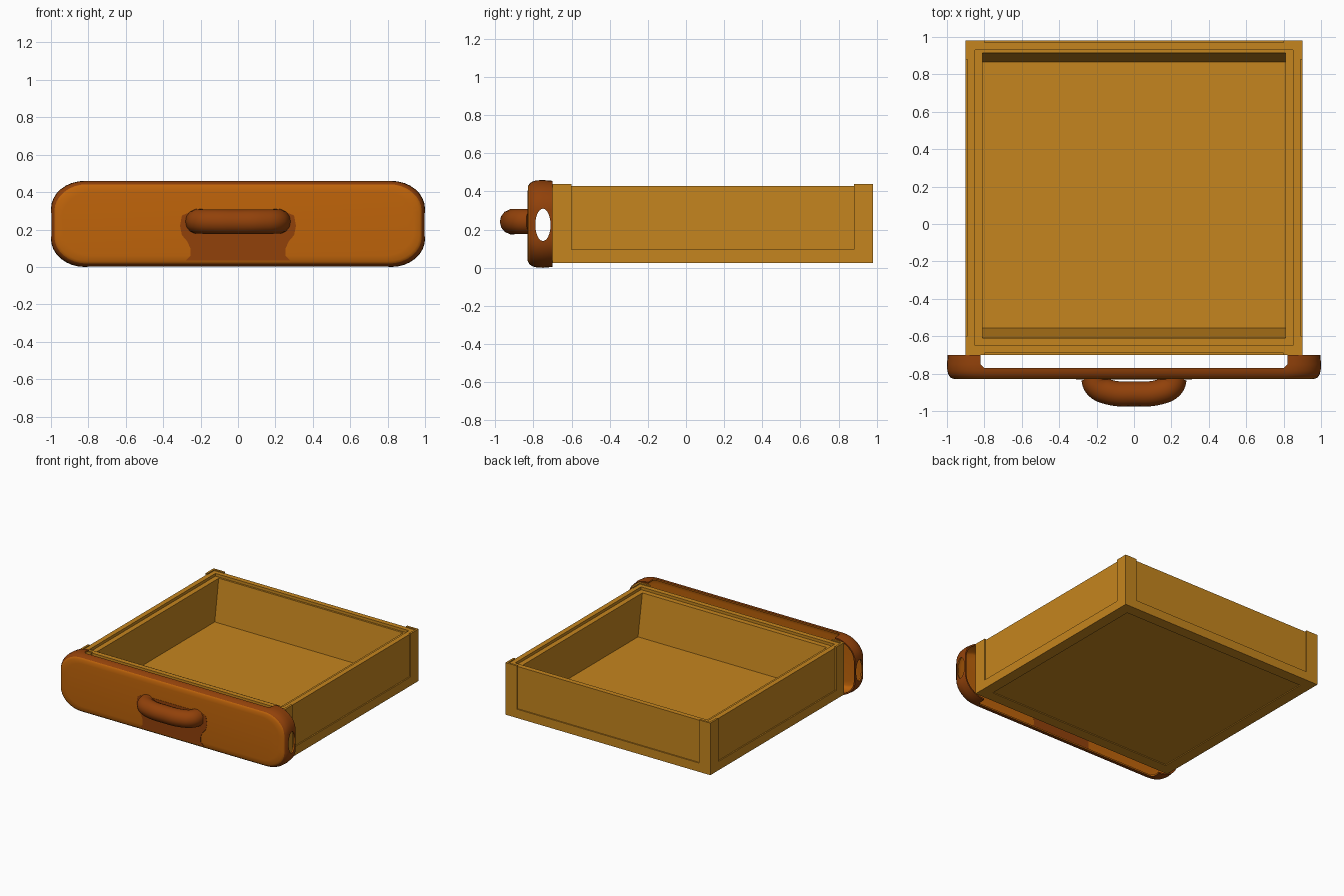
import bpy, bmesh, math

cube = bpy.data.objects.get("Cube")
if cube:
    bpy.data.objects.remove(cube, do_unlink=True)


def material(name, rgb):
    m = bpy.data.materials.new(name)
    m.use_nodes = True
    m.diffuse_color = (*rgb, 1)
    m.node_tree.nodes["Principled BSDF"].inputs["Base Color"].default_value = (*rgb, 1)
    return m


TAN = material("tan wood", (0.56, 0.235, 0.013))
ORANGE = material("orange wood", (0.52, 0.126, 0.003))
BROWN = material("brown wood", (0.285, 0.053, 0.003))


def skin(name, loops, mats, caps=(), closed=False):
    """Join equal-length point loops into a surface; cap the listed loops."""
    bm = bmesh.new()
    rows = [[bm.verts.new(p) for p in loop] for loop in loops]
    n = len(rows[0])
    pairs = list(zip(rows, rows[1:]))
    if closed:
        pairs.append((rows[-1], rows[0]))
    for a, b in pairs:
        for i in range(n):
            j = (i + 1) % n
            bm.faces.new((a[i], a[j], b[j], b[i]))
    for c in caps:
        bm.faces.new(rows[c])
    bmesh.ops.recalc_face_normals(bm, faces=bm.faces)
    mesh = bpy.data.meshes.new(name)
    bm.to_mesh(mesh)
    bm.free()
    for m in mats:
        mesh.materials.append(m)
    ob = bpy.data.objects.new(name, mesh)
    bpy.context.collection.objects.link(ob)
    return ob


def activate(ob):
    bpy.ops.object.select_all(action='DESELECT')
    ob.select_set(True)
    bpy.context.view_layer.objects.active = ob


def rect(x, y0, y1, z):
    return [(-x, y0, z), (x, y0, z), (x, y1, z), (-x, y1, z)]


def inset_rect(d, z):
    return rect(0.9 - d, -0.7 + d, 0.98 - d, z)


# Tray with sloping front and back inner walls, its rim a step below the sides
skin("tray", [inset_rect(0.05, 0.032), inset_rect(0.05, 0.408),
              rect(0.81, -0.61, 0.915, 0.408), rect(0.81, -0.555, 0.865, 0.08)],
     [TAN], caps=(0, 3))


# Recessed side walls and the raised frame around their foot
def ring(name, d0, d1, z0, z1):
    skin(name, [inset_rect(d0, z0), inset_rect(d0, z1),
                inset_rect(d1, z1), inset_rect(d1, z0)], [TAN], closed=True)


ring("side_walls", 0.01, 0.05, 0.09, 0.43)
ring("base_frame", 0, 0.088, 0.025, 0.095)

# L-shaped corner posts
for sx, side in ((-1, "right"), (1, "left")):
    for y, sy, end in ((-0.7, 1, "front"), (0.98, -1, "back")):
        outline = [(0, 0), (0.1, 0), (0.1, 0.016), (0.016, 0.016), (0.016, 0.1), (0, 0.1)]
        loops = [[(sx * (0.9 - u), y + sy * v, z) for u, v in outline]
                 for z in (0.095, 0.438)]
        skin(f"{end}_{side}_post", loops, [TAN], caps=(0, 1))


# Hollow rounded front panel
def rounded(y, inset):
    rx, rz = 0.18 - inset * 0.3, 0.15 - inset * 0.3
    hx, hz = 1 - inset, 0.23 - inset
    pts = []
    for k, (sx, sz) in enumerate(((1, 1), (-1, 1), (-1, -1), (1, -1))):
        for i in range(9):
            a = math.pi / 2 * (k + i / 8)
            pts.append((sx * (hx - rx) + rx * math.cos(a), y,
                        0.23 + sz * (hz - rz) + rz * math.sin(a)))
    return pts


steps = [(-0.7, 0.004), (-0.75, 0), (-0.785, 0.002), (-0.805, 0.008),
         (-0.82, 0.018), (-0.827, 0.03), (-0.83, 0.06)]
panel = skin("front_panel", [rounded(y, d) for y, d in steps],
             [BROWN, ORANGE], caps=(-1,))
if max(panel.data.polygons, key=lambda p: p.area).normal.y > 0:
    panel.data.flip_normals()
for p in panel.data.polygons:
    p.material_index = 1 if p.center.y < -0.823 else 0

# Open slot along the panel's top and bottom, oval holes through its ends
slot_outline = [(-0.82, -0.6), (-0.82, -0.75), (-0.8, -0.77),
                (0.8, -0.77), (0.82, -0.75), (0.82, -0.6)]
slot = skin("slot_cutter", [[(x, y, z) for x, y in slot_outline] for z in (-0.2, 0.7)],
            [ORANGE], caps=(0, 1))
oval = [(math.cos(math.tau * i / 24), math.sin(math.tau * i / 24)) for i in range(24)]
hole = skin("hole_cutter", [[(x, -0.75 + 0.04 * u, 0.225 + 0.085 * v) for u, v in oval]
                            for x in (-1.2, 1.2)], [ORANGE], caps=(0, 1))
activate(panel)
shell = panel.modifiers.new("shell", 'SOLIDIFY')
shell.thickness = 0.012
shell.offset = -1
shell.material_offset = 1
for cutter in (slot, hole):
    cut = panel.modifiers.new("cut", 'BOOLEAN')
    cut.operation = 'DIFFERENCE'
    cut.solver = 'EXACT'
    cut.object = cutter
for m in [m.name for m in panel.modifiers]:
    bpy.ops.object.modifier_apply(modifier=m)
for cutter in (slot, hole):
    bpy.data.objects.remove(cutter, do_unlink=True)
activate(panel)
bpy.ops.object.shade_smooth_by_angle(angle=math.radians(40))

# Dark patch painted on the panel around and below the handle
half = [(0.28, 0.035), (0.255, 0.06), (0.255, 0.1), (0.27, 0.135),
        (0.3, 0.17), (0.31, 0.22), (0.3, 0.275), (0.25, 0.295)]
patch = half + [(-x, z) for x, z in reversed(half)]
for name, y in (("front_patch", -0.832), ("inner_patch", -0.819)):
    skin(name, [[(x, y + t, z) for x, z in patch] for t in (0, 0.003)],
         [BROWN], caps=(0, 1))

# Thick curved handle sitting close to the panel
curve = bpy.data.curves.new("handle", 'CURVE')
curve.dimensions = '3D'
curve.bevel_depth = 0.067
curve.bevel_resolution = 5
curve.resolution_u = 8
curve.use_fill_caps = True
half = [(0.218, -0.815, 0.243), (0.2, -0.866, 0.243), (0.13, -0.9, 0.242)]
path = [(-x, y, z) for x, y, z in half] + [(0, -0.908, 0.241)] + half[::-1]
spline = curve.splines.new('BEZIER')
spline.bezier_points.add(len(path) - 1)
for bp, co in zip(spline.bezier_points, path):
    bp.co = co
    bp.handle_left_type = bp.handle_right_type = 'AUTO'
curve.materials.append(BROWN)
handle = bpy.data.objects.new("handle", curve)
bpy.context.collection.objects.link(handle)
activate(handle)
bpy.ops.object.convert(target='MESH')
bpy.ops.object.shade_smooth_by_angle(angle=math.radians(50))
